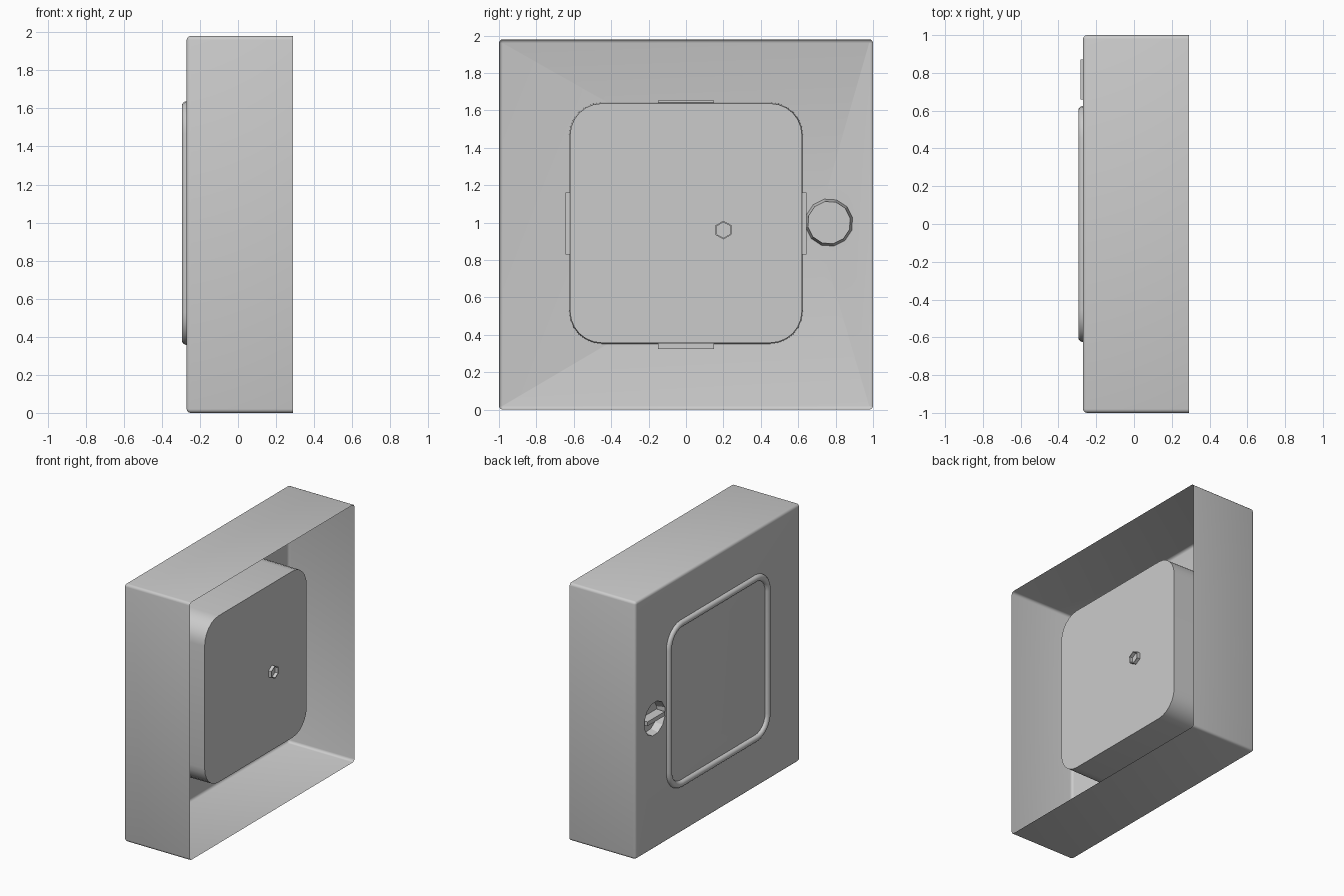
import bpy, bmesh, math
from mathutils import Vector

if "Cube" in bpy.data.objects:
    bpy.data.objects.remove(bpy.data.objects["Cube"])

grey = bpy.data.materials.new("plain_grey")
grey.use_nodes = True
colour = (0.6, 0.6, 0.6, 1)
grey.diffuse_color = colour
grey.node_tree.nodes["Principled BSDF"].inputs["Base Color"].default_value = colour

WALL = -0.27    # plane of the closed side
OPEN = 0.29     # plane of the open side
MID = 0.99


def rounded(x, hy, hz, r, cz=MID, steps=6):
    """Rounded rectangle loop in the plane at x."""
    pts = []
    for k, (sy, sz) in enumerate([(1, 1), (-1, 1), (-1, -1), (1, -1)]):
        for i in range(steps + 1):
            a = math.pi / 2 * (k + i / steps)
            pts.append(Vector((x, sy * (hy - r) + r * math.cos(a),
                               cz + sz * (hz - r) + r * math.sin(a))))
    return pts


def polygon(x, cy, cz, r, n, turn=0):
    """Regular polygon loop in the plane at x."""
    return [Vector((x, cy + r * math.cos(turn + math.tau * i / n),
                    cz + r * math.sin(turn + math.tau * i / n))) for i in range(n)]


def loft(bm, loops, cap=False):
    rings = [[bm.verts.new(p) for p in loop] for loop in loops]
    for a, b in zip(rings, rings[1:]):
        n = len(a)
        for i in range(n):
            bm.faces.new((a[i], a[(i + 1) % n], b[(i + 1) % n], b[i]))
    if cap:
        bm.faces.new(rings[-1])
    return rings


def finish(name, bm, smooth=True):
    bmesh.ops.recalc_face_normals(bm, faces=bm.faces)
    mesh = bpy.data.meshes.new(name)
    bm.to_mesh(mesh)
    bm.free()
    mesh.materials.append(grey)
    obj = bpy.data.objects.new(name, mesh)
    bpy.context.collection.objects.link(obj)
    if smooth:
        bpy.ops.object.select_all(action="DESELECT")
        obj.select_set(True)
        bpy.context.view_layer.objects.active = obj
        bpy.ops.object.shade_smooth_by_angle(angle=math.radians(35))
    return obj


def block(name, lo, hi):
    bm = bmesh.new()
    lo, hi = Vector(lo), Vector(hi)
    bmesh.ops.create_cube(bm, size=1)
    for v in bm.verts:
        v.co = (lo + hi) / 2 + v.co * (hi - lo)
    return finish(name, bm, False)


# Thin open housing with softened edges and a round hole for the latch
LATCH_Y, LATCH_Z, LATCH_R = 0.765, 1.0, 0.128
EDGE = 0.02
bm = bmesh.new()
loops = [rounded(OPEN, 1, 0.99, EDGE, steps=3)]
for i in range(4):
    a = math.pi / 2 * i / 3
    inset = EDGE * (1 - math.cos(a))
    loops.append(rounded(WALL + EDGE * (1 - math.sin(a)), 1 - inset, 0.99 - inset,
                         EDGE - inset * 0.9, steps=3))
rim = loft(bm, loops)[-1]
hole = loft(bm, [polygon(WALL, LATCH_Y, LATCH_Z, LATCH_R, 12, 0.2)])[0]
edges = []
for ring in (rim, hole):
    for i, v in enumerate(ring):
        nxt = ring[(i + 1) % len(ring)]
        edges.append(bm.edges.get((v, nxt)) or bm.edges.new((v, nxt)))
bmesh.ops.triangle_fill(bm, edges=edges, use_beauty=True, normal=(-1, 0, 0))
finish("housing", bm)

# Recessed latch dish with a finger bar across it
bm = bmesh.new()
loft(bm, [polygon(WALL, LATCH_Y, LATCH_Z, LATCH_R, 12, 0.2),
          polygon(WALL + 0.06, LATCH_Y, LATCH_Z, 0.115, 12, 0.2)], cap=True)
bmesh.ops.reverse_faces(bm, faces=bm.faces)
finish("latch_dish", bm, False)
block("latch_bar", (WALL - 0.012, LATCH_Y - 0.105, LATCH_Z - 0.016),
      (WALL + 0.06, LATCH_Y + 0.105, LATCH_Z + 0.016))

# Rounded box inside the housing
HY, HZ, R, CZ = 0.62, 0.64, 0.17, 0.997
bm = bmesh.new()
loft(bm, [rounded(WALL + 0.002, HY + 0.005, HZ + 0.005, R + 0.005, CZ),
          rounded(0.15, HY, HZ, R, CZ)], cap=True)
finish("inner_box", bm)

# Half-round bead around the panel on the closed side
bm = bmesh.new()
BEAD = 0.025
loops = []
for i in range(9):
    a = math.pi * i / 8
    off = BEAD * (math.cos(a) - 1)
    loops.append(rounded(WALL - BEAD * math.sin(a), HY + 0.005 + off, HZ + off, R + off, CZ))
loft(bm, loops)
finish("panel_bead", bm)

# Hexagonal collar on the inner box
bm = bmesh.new()
loft(bm, [polygon(x, 0.2, 0.96, r, 6, math.radians(32))
          for x, r in ((0.149, 0.05), (0.175, 0.05), (0.175, 0.042), (0.149, 0.042))])
finish("hex_collar", bm, False)

# Clips where the inner box meets the wall
for side, name in ((1, "left"), (-1, "right")):
    y0, y1 = sorted((side * 0.61, side * 0.645))
    block("clip_" + name, (WALL + 0.002, y0, 0.83), (-0.17, y1, 1.16))
block("clip_top", (WALL + 0.002, -0.15, 1.62), (-0.17, 0.15, 1.652))
block("clip_bottom", (WALL + 0.002, -0.15, 0.325), (-0.17, 0.15, 0.37))
